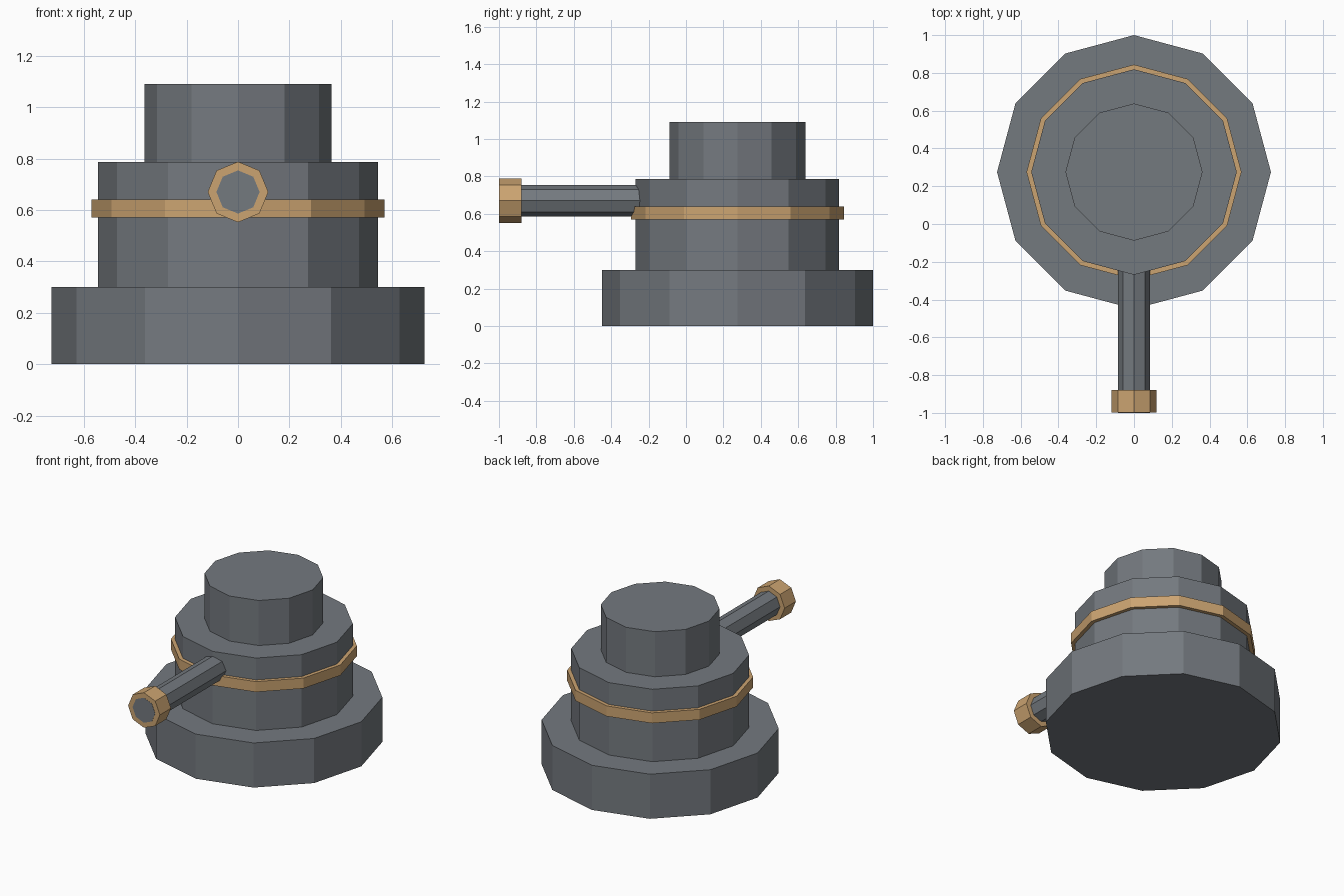
import bpy
import math

if "Cube" in bpy.data.objects:
    bpy.data.objects.remove(bpy.data.objects["Cube"])


def material(name, rgb):
    m = bpy.data.materials.new(name)
    m.diffuse_color = (*rgb, 1.0)
    m.use_nodes = True
    m.node_tree.nodes["Principled BSDF"].inputs["Base Color"].default_value = m.diffuse_color
    return m


GREY = material("steel grey", (0.175, 0.192, 0.212))
BRASS = material("brass", (0.60, 0.37, 0.165))
BODY_Y = 0.275     # centre of the stepped body
BARREL_Z = 0.67    # height of the barrel axis


def drum(name, radius, z0, z1, mat):
    """Upright 12-sided drum."""
    bpy.ops.mesh.primitive_cylinder_add(
        vertices=12, radius=radius, depth=z1 - z0,
        location=(0, BODY_Y, (z0 + z1) / 2))
    obj = bpy.context.object
    obj.name = name
    obj.data.materials.append(mat)


def rod(name, radius, y0, y1, mat):
    """8-sided rod lying along y."""
    bpy.ops.mesh.primitive_cylinder_add(
        vertices=8, radius=radius, depth=y1 - y0,
        location=(0, (y0 + y1) / 2, BARREL_Z), rotation=(math.pi / 2, 0, 0))
    obj = bpy.context.object
    obj.name = name
    obj.data.materials.append(mat)


# Stepped body with a brass band
drum("base", 0.725, 0.0, 0.30, GREY)
drum("body", 0.544, 0.30, 0.787, GREY)
drum("cap", 0.363, 0.787, 1.09, GREY)
drum("band", 0.569, 0.57, 0.64, BRASS)

# Barrel with a brass muzzle collar; its grey end shows in the collar
rod("barrel", 0.084, -1.0, -0.15, GREY)
rod("muzzle_collar", 0.118, -0.999, -0.88, BRASS)
